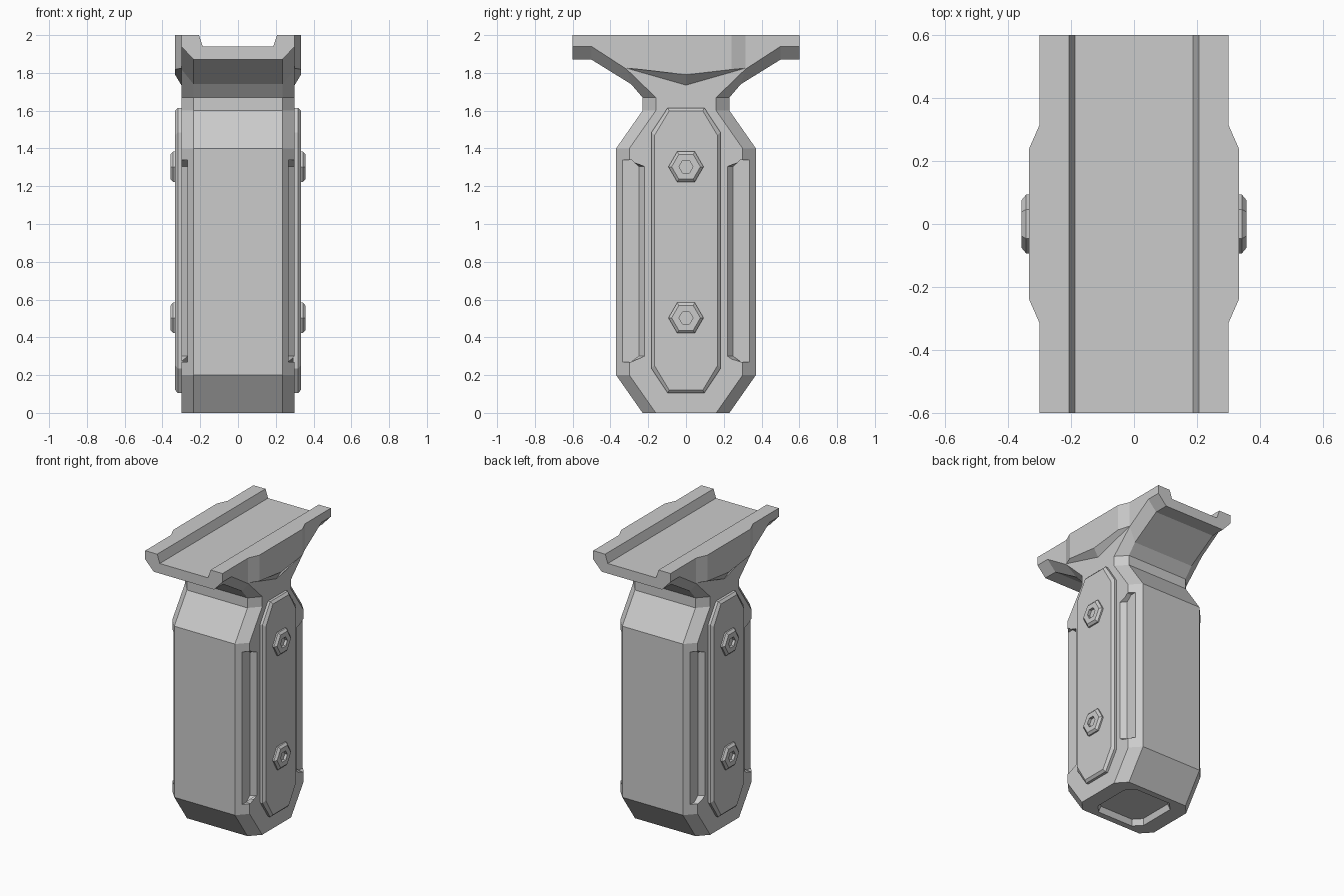
import bpy, bmesh, math

cube = bpy.data.objects.get("Cube")
if cube:
    bpy.data.objects.remove(cube, do_unlink=True)

grey = bpy.data.materials.new("matte grey")
grey.use_nodes = True
colour = (0.6, 0.6, 0.6, 1)
grey.diffuse_color = colour
grey.node_tree.nodes["Principled BSDF"].inputs["Base Color"].default_value = colour


def loft(name, rings):
    """Skin a list of equal-length point rings and cap both ends."""
    bm = bmesh.new()
    rows = [[bm.verts.new(p) for p in ring] for ring in rings]
    count = len(rows[0])
    for a, b in zip(rows, rows[1:]):
        for i in range(count):
            j = (i + 1) % count
            bm.faces.new((a[i], a[j], b[j], b[i]))
    bm.faces.new(rows[0])
    bm.faces.new(rows[-1])
    bmesh.ops.recalc_face_normals(bm, faces=bm.faces)
    mesh = bpy.data.meshes.new(name)
    bm.to_mesh(mesh)
    bm.free()
    mesh.materials.append(grey)
    obj = bpy.data.objects.new(name, mesh)
    bpy.context.collection.objects.link(obj)
    return obj


def at_x(x, profile):
    return [(x, y, z) for y, z in profile]


def mirrored(half):
    """Close a half profile by mirroring it across its first axis."""
    return half + [(-a, b) for a, b in reversed(half)]


def cut(target, cutter):
    cutter.hide_render = True
    mod = target.modifiers.new("cut", "BOOLEAN")
    mod.operation = "DIFFERENCE"
    mod.solver = "EXACT"
    mod.object = cutter
    bpy.context.view_layer.objects.active = target
    bpy.ops.object.modifier_apply(modifier=mod.name)
    bpy.data.objects.remove(cutter, do_unlink=True)


# Grip body: full profile in the middle, chamfered profile on the sides
middle = mirrored([(.23, 0), (.37, .2), (.37, 1.4), (.23, 1.6), (.23, 1.67),
                   (.29, 1.74), (.5, 1.87), (.6, 1.87), (.6, 2)])
side = mirrored([(.16, 0), (.30, .2), (.30, 1.4), (.16, 1.6), (.16, 1.67),
                 (.315, 1.82), (.5, 1.94), (.6, 1.94), (.6, 2)])
body = loft("grip_body", [at_x(-.3, side), at_x(-.235, middle),
                          at_x(.235, middle), at_x(.3, side)])

# Rail channel along the top
channel = mirrored([(.187, 1.94), (.22, 2.04)])
cut(body, loft("channel_cutter", [[(x, y, z) for x, z in channel] for y in (-.7, .7)]))

# Shallow recess under the base
base = [(.235, -.16), (.235, .16), (.17, .23), (-.17, .23),
        (-.235, .16), (-.235, -.16), (-.17, -.23), (.17, -.23)]
cut(body, loft("base_cutter", [[(x * s, y * s, z) for x, y in base]
                               for s, z in ((.84, -.02), (.76, .04))]))

# Long pockets along the four vertical chamfers
for sx in (-1, 1):
    for sy in (-1, 1):
        def pocket(x, edge):
            shape = [(.45, .27), (.29, .27), (edge, .3),
                     (edge, 1.305), (.29, 1.34), (.45, 1.34)]
            return [(sx * x, sy * y, z) for y, z in shape]
        cut(body, loft("pocket_cutter", [pocket(.267, .25), pocket(.333, .19)]))


def plate_outline(inset):
    w, n = .183 - inset, .097 - inset * .5
    lo, hi = .105 + inset, 1.615 - inset
    c = .13
    return mirrored([(n, lo), (w, lo + c), (w, hi - c), (n, hi)])


def hexagon(x, radius, z):
    return [(x, radius * math.cos(i * math.pi / 3), z + radius * math.sin(i * math.pi / 3))
            for i in range(6)]


for s, label in ((1, "left"), (-1, "right")):
    # Bulge on the side of the rail
    loft(label + "_rail_bulge", [
        at_x(s * .3, [(0, 1.735), (.315, 1.825), (.315, 2), (-.315, 2), (-.315, 1.825)]),
        at_x(s * .333, [(0, 1.79), (.24, 1.818), (.24, 2), (-.24, 2), (-.24, 1.818)])])
    # Bevelled side plate
    loft(label + "_side_plate", [at_x(s * .29, plate_outline(0)),
                                 at_x(s * .318, plate_outline(0)),
                                 at_x(s * .333, plate_outline(.016))])
    # Hexagonal bolts with sockets
    for z, place in ((.503, "lower"), (1.303, "upper")):
        loft(f"{label}_{place}_bolt", [
            hexagon(s * x, r, z) for x, r in
            ((.325, .093), (.343, .093), (.357, .076), (.357, .037), (.338, .037))])
